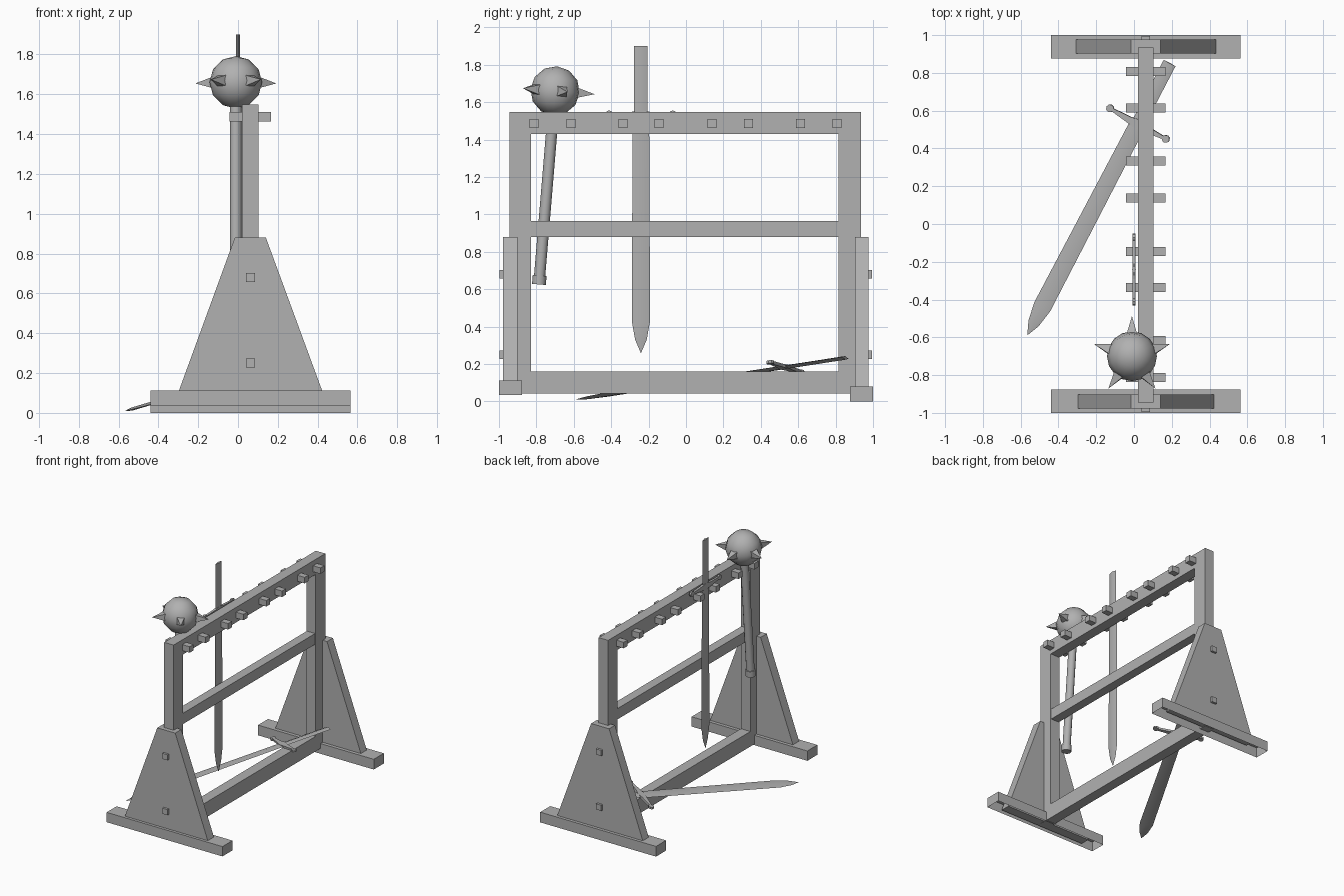
import bpy, bmesh
from math import pi, sin, cos, atan2
from mathutils import Matrix, Vector

if "Cube" in bpy.data.objects:
    bpy.data.objects.remove(bpy.data.objects["Cube"])

GREY = bpy.data.materials.new("dark_grey")
GREY.diffuse_color = (0.44, 0.44, 0.44, 1)
GREY.use_nodes = True
GREY.node_tree.nodes["Principled BSDF"].inputs["Base Color"].default_value = GREY.diffuse_color


def finish(name, bm, smooth=False):
    bmesh.ops.recalc_face_normals(bm, faces=bm.faces)
    me = bpy.data.meshes.new(name)
    bm.to_mesh(me)
    bm.free()
    me.materials.append(GREY)
    ob = bpy.data.objects.new(name, me)
    bpy.context.collection.objects.link(ob)
    if smooth:
        bpy.context.view_layer.objects.active = ob
        ob.select_set(True)
        bpy.ops.object.shade_smooth_by_angle(angle=pi / 4.5)
        ob.select_set(False)
    return ob


def box(name, x, y, z, open_bottom=False):
    bm = bmesh.new()
    lo, hi = Vector((x[0], y[0], z[0])), Vector((x[1], y[1], z[1]))
    bmesh.ops.create_cube(bm, size=1, matrix=Matrix.Translation((lo + hi) / 2)
                          @ Matrix.Diagonal((*(hi - lo), 1)))
    if open_bottom:
        low = [f for f in bm.faces if f.calc_center_median().z < z[0] + 1e-4]
        bmesh.ops.delete(bm, geom=low, context='FACES_ONLY')
    return finish(name, bm)


def loft(name, rings, smooth=False):
    """Skin a list of equal-length point rings and cap both ends."""
    bm = bmesh.new()
    rows = [[bm.verts.new(p) for p in r] for r in rings]
    n = len(rows[0])
    for a, b in zip(rows, rows[1:]):
        for i in range(n):
            bm.faces.new((a[i], a[(i + 1) % n], b[(i + 1) % n], b[i]))
    bm.faces.new(rows[0])
    bm.faces.new(rows[-1])
    return finish(name, bm, smooth)


# Frame timbers
FX = (0.021, 0.103)
box("top_beam", FX, (-0.945, 0.935), (1.43, 1.548))
box("bottom_beam", FX, (-0.828, 0.816), (0.042, 0.16))
box("middle_rail", (0.026, 0.098), (-0.828, 0.816), (0.88, 0.965))
box("front_post", FX, (-0.945, -0.828), (0.042, 1.43))
box("back_post", FX, (0.816, 0.935), (0.042, 1.43))

# Feet, open underneath
box("front_foot", (-0.44, 0.565), (-1.0, -0.876), (0.035, 0.112), True)
box("back_foot", (-0.44, 0.565), (0.876, 1.0), (0.0, 0.08), True)

# Tapered side plates and their bolts
for side, y0, y1, b0, b1 in (("front", -0.978, -0.902, -0.996, -0.95),
                             ("back", 0.903, 0.976, 0.95, 0.994)):
    prof = [(-0.321, 0.045), (0.447, 0.045), (0.14, 0.88), (-0.016, 0.88)]
    loft(side + "_plate", [[(x, y, z) for x, z in prof] for y in (y0, y1)])
    for z in (0.25, 0.68):
        box(side + "_bolt", (0.04, 0.085), (b0, b1), (z - 0.022, z + 0.022))

# Weapon pegs through the top beam
for y in (-0.812, -0.616, -0.336, -0.145, 0.138, 0.333, 0.613, 0.808):
    box("peg", (-0.042, 0.166), (y - 0.024, y + 0.024), (1.463, 1.51))


def sword(name, matrix):
    """Sword along local z from tip (0) to grip end (1.64), width along y."""
    def diamond(part, stations, t):
        rings = [[(0, -w, z), (min(w, t / 2), 0, z), (0, w, z), (-min(w, t / 2), 0, z)]
                 for w, z in stations]
        loft(name + part, rings, True).matrix_world = matrix

    diamond("_blade", [(0.001, 0), (0.031, 0.07), (0.049, 0.17), (0.044, 1.27)], 0.016)
    diamond("_grip", [(0.036, 1.27), (0.036, 1.64)], 0.02)

    # Curved crossguard with small round ends
    half = [(0, 1.245), (0.05, 1.253), (0.155, 1.266), (0.155, 1.283), (0.05, 1.288), (0, 1.298)]
    guard = half + [(-y, z) for y, z in reversed(half) if y > 0]
    shapes = [("_guard", guard, 0.018)]
    for s in (-1, 1):
        disc = [(s * 0.17 + 0.021 * cos(a * pi / 4), 1.275 + 0.021 * sin(a * pi / 4))
                for a in range(8)]
        shapes.append(("_guard_end", disc, 0.016))
    for part, pts, t in shapes:
        loft(name + part, [[(x, y, z) for y, z in pts]
                           for x in (-t / 2, t / 2)]).matrix_world = matrix


sword("hanging_sword", Matrix.Translation((0, -0.241, 0.26)))

# Second sword fallen across the bottom beam
axis = Vector((0.75, 1.435, 0.222)).normalized()
wide = Vector((0.29, -0.165, 0.05))
wide = (wide - axis * wide.dot(axis)).normalized()
rot = Matrix((wide.cross(axis), wide, axis)).transposed().to_4x4()
sword("fallen_sword", Matrix.Translation((-0.564, -0.588, 0.01)) @ rot)


# Spiked mace leaning on the pegs
def cone(bm, r1, r2, z0, z1, n, m=Matrix()):
    bmesh.ops.create_cone(bm, cap_ends=True, segments=n, radius1=r1, radius2=r2,
                          depth=z1 - z0, matrix=m @ Matrix.Translation((0, 0, (z0 + z1) / 2)))


tilt = Matrix.Translation((-0.011, -0.70, 1.66)) @ Matrix.Rotation(-atan2(0.087, 1.043), 4, 'X')
for name, r, z0, z1 in (("mace_handle", 0.03, -1.02, -0.1), ("mace_cap", 0.037, -1.038, -0.99)):
    bm = bmesh.new()
    cone(bm, r, r, z0, z1, 12)
    finish(name, bm, True).matrix_world = tilt
bm = bmesh.new()
bmesh.ops.create_uvsphere(bm, u_segments=16, v_segments=6, radius=0.132)
finish("mace_head", bm, True).matrix_world = tilt
bm = bmesh.new()
for i in range(5):
    m = (Matrix.Rotation(pi / 2 + i * 2 * pi / 5, 4, 'Z') @ Matrix.Rotation(pi / 2, 4, 'Y')
         @ Matrix.Rotation(pi / 4, 4, 'Z'))
    cone(bm, 0.046, 0, 0.1, 0.213, 4, m)
finish("mace_spikes", bm).matrix_world = tilt
